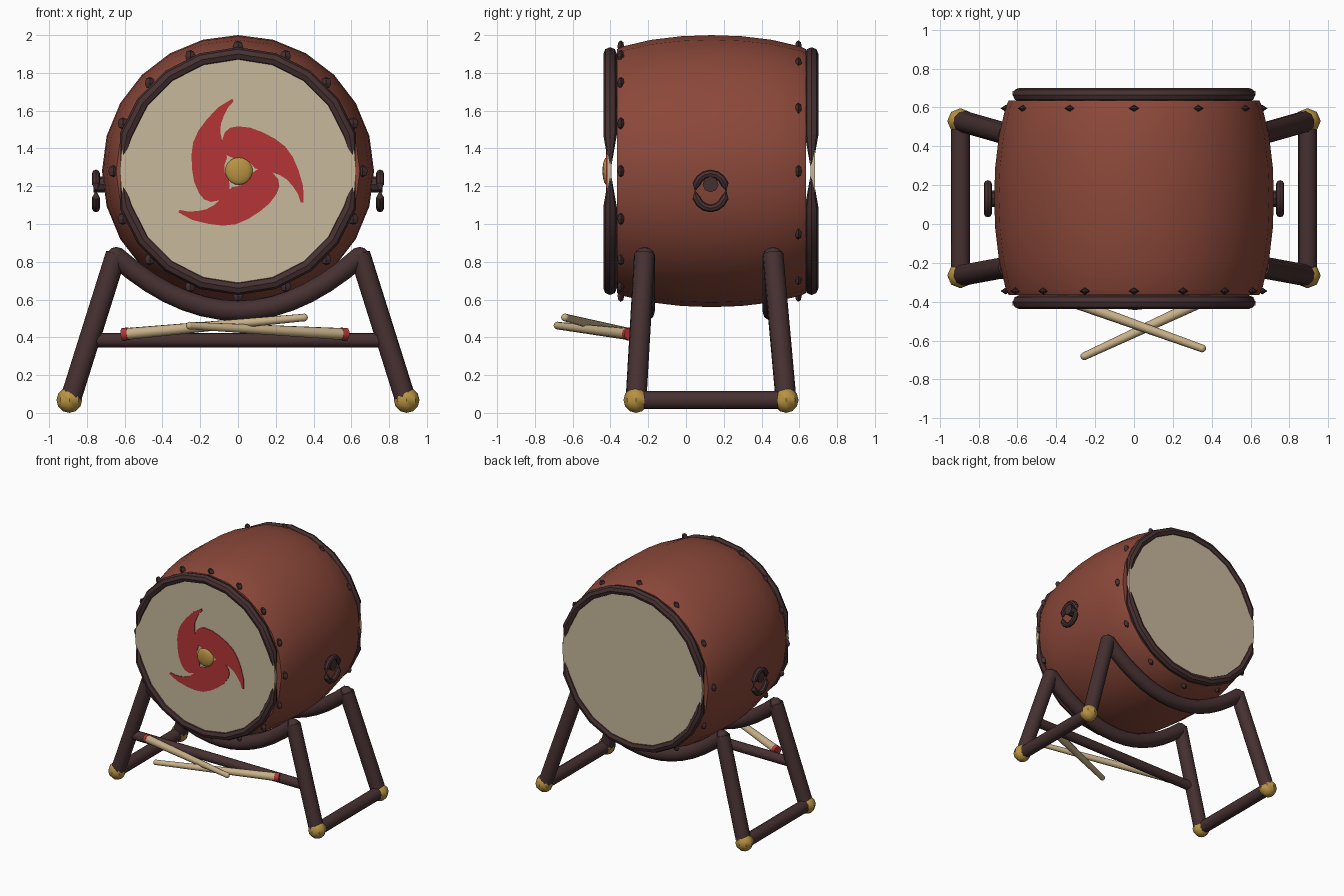
import bpy, bmesh, math
from mathutils import Vector

if "Cube" in bpy.data.objects:
    bpy.data.objects.remove(bpy.data.objects["Cube"])

CZ, CY = 1.28, 0.135          # drum axis height and mid depth


def mat(name, col):
    m = bpy.data.materials.new(name)
    m.diffuse_color = (*col, 1)
    m.use_nodes = True
    m.node_tree.nodes["Principled BSDF"].inputs["Base Color"].default_value = m.diffuse_color
    return m


BODY = mat("red_brown_lacquer", (0.26, 0.065, 0.042))
WOOD = mat("dark_wood", (0.062, 0.030, 0.031))
SKIN = mat("drum_skin", (0.58, 0.48, 0.33))
RED = mat("red", (0.46, 0.036, 0.038))
GOLD = mat("brass", (0.48, 0.29, 0.055))
STICK = mat("pale_wood", (0.58, 0.44, 0.25))


def finish(name, bm, material, smooth=40):
    bmesh.ops.recalc_face_normals(bm, faces=bm.faces)
    me = bpy.data.meshes.new(name)
    bm.to_mesh(me)
    bm.free()
    ob = bpy.data.objects.new(name, me)
    bpy.context.collection.objects.link(ob)
    me.materials.append(material)
    if smooth:
        bpy.ops.object.select_all(action='DESELECT')
        ob.select_set(True)
        bpy.context.view_layer.objects.active = ob
        bpy.ops.object.shade_smooth_by_angle(angle=math.radians(smooth))
    return ob


def tube(name, pts, radii, material, sides=10, closed=False, smooth=40):
    """Sweep a round section along points that lie in one plane."""
    pts = [Vector(p) for p in pts]
    n = len(pts)
    bm = bmesh.new()
    rings = []
    normal = Vector((0, 0, 1))
    if n > 2:
        normal = (pts[1] - pts[0]).cross(pts[n // 3 + 1] - pts[0]).normalized()
    for i, p in enumerate(pts):
        a = pts[i - 1] if i or closed else p
        b = pts[(i + 1) % n] if i < n - 1 or closed else p
        t = (b - a).normalized()
        u = normal if n > 2 else t.orthogonal().normalized()
        v = t.cross(u).normalized()
        r = radii[i] if isinstance(radii, (list, tuple)) else radii
        rings.append([bm.verts.new(p + r * (u * math.cos(w) + v * math.sin(w)))
                      for w in (math.tau * k / sides for k in range(sides))])
    for i in range(n if closed else n - 1):
        r0, r1 = rings[i], rings[(i + 1) % n]
        for k in range(sides):
            j = (k + 1) % sides
            bm.faces.new((r0[k], r0[j], r1[j], r1[k]))
    if not closed:
        bm.faces.new(rings[0])
        bm.faces.new(rings[-1])
    return finish(name, bm, material, smooth)


def ball(name, loc, scale, material, seg=10, rings=6, smooth=40):
    bm = bmesh.new()
    bmesh.ops.create_uvsphere(bm, u_segments=seg, v_segments=rings, radius=1)
    for v in bm.verts:
        v.co = Vector(loc) + Vector([c * s for c, s in zip(v.co, scale)])
    return finish(name, bm, material, smooth)


def pinched(i, n, r):
    return r * 0.06 if i % (n // 2) == 0 else r


# Barrel body: bulged profile turned about the y axis
prof = [(-0.50, 0.645), (-0.47, 0.66), (-0.32, 0.695), (-0.16, 0.714), (0, 0.72),
        (0.16, 0.714), (0.32, 0.695), (0.47, 0.66), (0.50, 0.645)]
tube("barrel", [(0, CY + y, CZ) for y, r in prof[:2]], 0.01, BODY)  # inner core
bm = bmesh.new()
N = 24
rows = [[bm.verts.new((r * math.sin(math.tau * k / N), CY + y, CZ + r * math.cos(math.tau * k / N)))
         for k in range(N)] for y, r in prof]
for a, b in zip(rows, rows[1:]):
    for k in range(N):
        bm.faces.new((a[k], a[(k + 1) % N], b[(k + 1) % N], b[k]))
bm.faces.new(rows[0])
bm.faces.new(rows[-1])
bpy.data.objects.remove(bpy.data.objects["barrel"])
finish("barrel", bm, BODY)

# Skins, rims and studs on both ends
for side, skin_y, rim_y, stud_y, count in (("front", -0.395, -0.402, -0.345, 16),
                                           ("back", 0.66, 0.665, 0.595, 12)):
    s = -1 if side == "front" else 1
    tube(side + "_skin", [(0, skin_y, CZ), (0, skin_y + s * 0.024, CZ)], 0.625, SKIN, 40)
    n = 20
    tube(side + "_rim", [(0.62 * math.cos(math.tau * i / n), rim_y, CZ + 0.62 * math.sin(math.tau * i / n))
                         for i in range(n)], [pinched(i, n, 0.036) for i in range(n)], WOOD, 8, True)
    for i in range(count):
        a = math.tau * i / count
        ball(side + "_stud", (0.66 * math.sin(a), stud_y, CZ + 0.66 * math.cos(a)),
             (0.027, 0.018, 0.032), WOOD, 4, 4, 0)

# Three comma emblem, each turned by a third
comma = [(-0.085, .16), (-.07, .205), (-.04, .23), (0, .237), (.065, .23), (.127, .207), (.195, .172), (.25, .13),
         (.29, .075), (.32, .005), (.345, -.08), (.347, -.165), (.332, -.165), (.317, -.12),
         (.29, -.08), (.26, -.045), (.22, -.02), (.17, -.004), (.127, .003), (.09, .015), (.065, .045),
         (.03, .065), (-.02, .066), (-.06, .085), (-.08, .115)]
bm = bmesh.new()
for k in range(3):
    c, s = math.cos(math.tau * k / 3), math.sin(math.tau * k / 3)
    f = bm.faces.new([bm.verts.new((x * c - z * s, -0.424, CZ + x * s + z * c)) for x, z in comma])
    ext = bmesh.ops.extrude_face_region(bm, geom=[f])
    bmesh.ops.translate(bm, vec=(0, 0.007, 0), verts=[v for v in ext["geom"] if isinstance(v, bmesh.types.BMVert)])
finish("comma_emblem", bm, RED, 0)
ball("centre_boss", (0.005, -0.42, CZ), (0.073, 0.022, 0.073), GOLD, 16, 10)

# Ring handles on both sides
for s in (-1, 1):
    n = 16
    tube("handle_ring", [(s * 0.752, 0.13 + 0.082 * math.cos(math.tau * i / n), 1.175 + 0.092 * math.sin(math.tau * i / n))
                         for i in range(n)], [pinched(i, n, 0.021) for i in range(n)], WOOD, 8, True)
    tube("handle_mount", [(s * 0.69, 0.13, 1.21), (s * 0.765, 0.13, 1.21)], 0.042, WOOD, 8)

# Stand: cradles, splayed legs, floor beams, brass feet, crossbar
for side, top_y, foot_y in (("front", -0.22, -0.265), ("back", 0.46, 0.53)):
    xs = [-0.65 + 1.3 * i / 14 for i in range(15)]
    tube(side + "_cradle", [(x, top_y, 0.54 + 0.69 * x * x) for x in xs], 0.056, WOOD)
    for s in (-1, 1):
        tube(side + "_leg", [(s * 0.645, top_y, 0.84), (s * 0.89, foot_y, 0.06)], 0.056, WOOD)
        ball(side + "_leg_joint", (s * 0.645, top_y, 0.825), (0.054, 0.054, 0.054), WOOD)
        ball(side + "_foot", (s * 0.893, foot_y, 0.068), (0.068, 0.066, 0.068), GOLD, 8, 6)
for s in (-1, 1):
    tube("floor_beam", [(s * 0.893, -0.265, 0.068), (s * 0.893, 0.53, 0.068)], 0.049, WOOD)
tube("crossbar", [(-0.77, -0.245, 0.385), (0.77, -0.245, 0.385)], 0.038, WOOD)

# Crossed drumsticks with red grip ends
for grip, tip in (((-0.60, -0.30, 0.417), (0.35, -0.64, 0.505)),
                  ((0.565, -0.30, 0.417), (-0.255, -0.68, 0.462))):
    g, t = Vector(grip), Vector(tip)
    d = (t - g).normalized()
    tube("drumstick", [g, t], [0.032, 0.020], STICK)
    ball("drumstick_tip", t, (0.021, 0.021, 0.021), STICK)
    tube("grip_band", [g - d * 0.012, g + d * 0.022], 0.034, RED)
